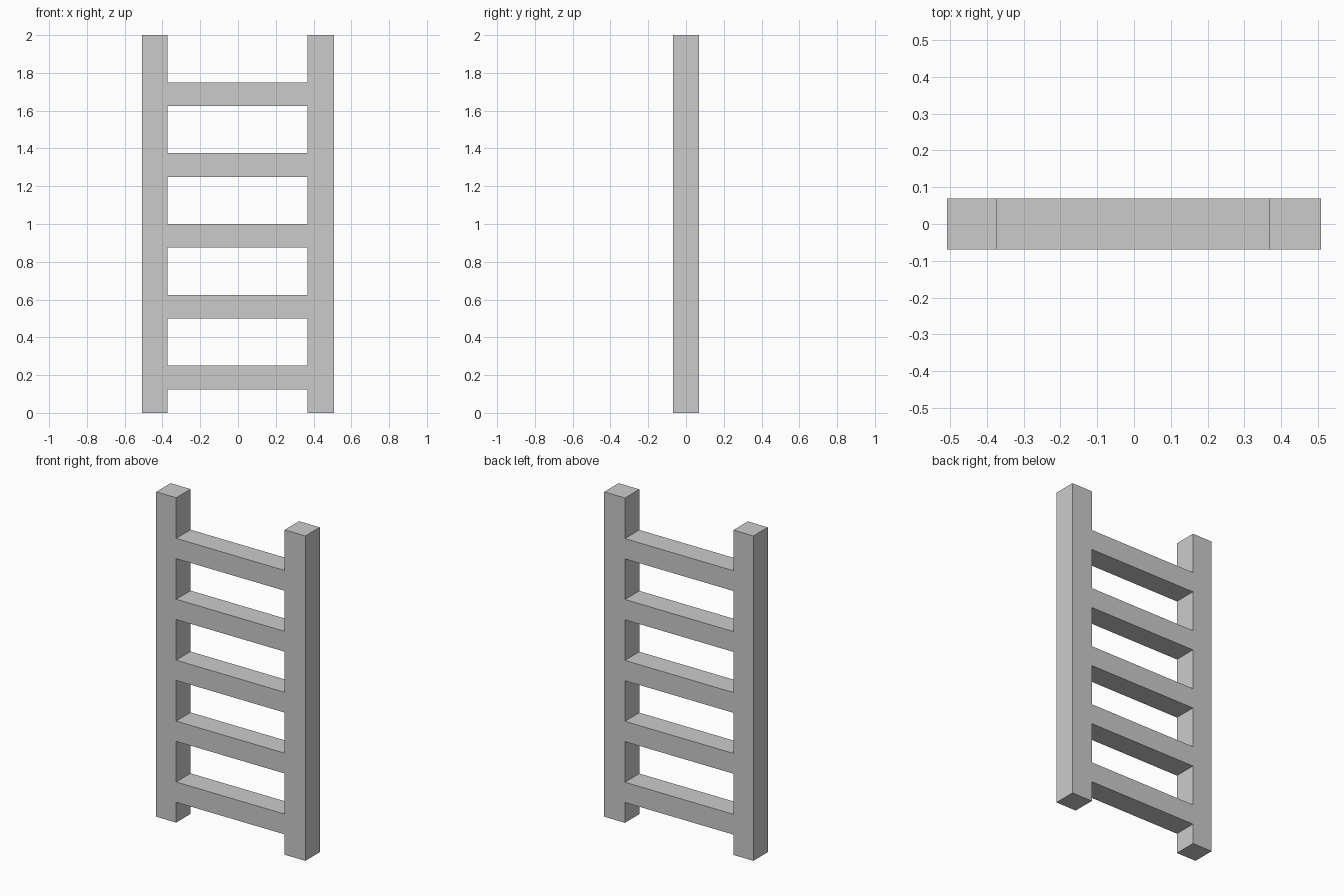
import bpy

if "Cube" in bpy.data.objects:
    bpy.data.objects.remove(bpy.data.objects["Cube"])

DEPTH = 0.14
LEFT_OUT, LEFT_IN = -0.508, -0.372
RIGHT_IN, RIGHT_OUT = 0.367, 0.508


def box(name, x0, x1, z0, z1):
    """Box of full ladder depth spanning the given x and z ranges."""
    bpy.ops.mesh.primitive_cube_add(size=1, location=((x0 + x1) / 2, 0, (z0 + z1) / 2))
    ob = bpy.context.object
    ob.name = name
    ob.scale = (x1 - x0, DEPTH, z1 - z0)
    bpy.ops.object.transform_apply(location=False, rotation=False, scale=True)
    return ob


# Side rails
box("left_rail", LEFT_OUT, LEFT_IN, 0, 2)
box("right_rail", RIGHT_IN, RIGHT_OUT, 0, 2)

# Five evenly spaced rungs, flush with the rails front and back
for i in range(5):
    z = 0.125 + 0.375 * i
    box(f"rung_{i + 1}", LEFT_IN, RIGHT_IN, z, z + 0.125)
